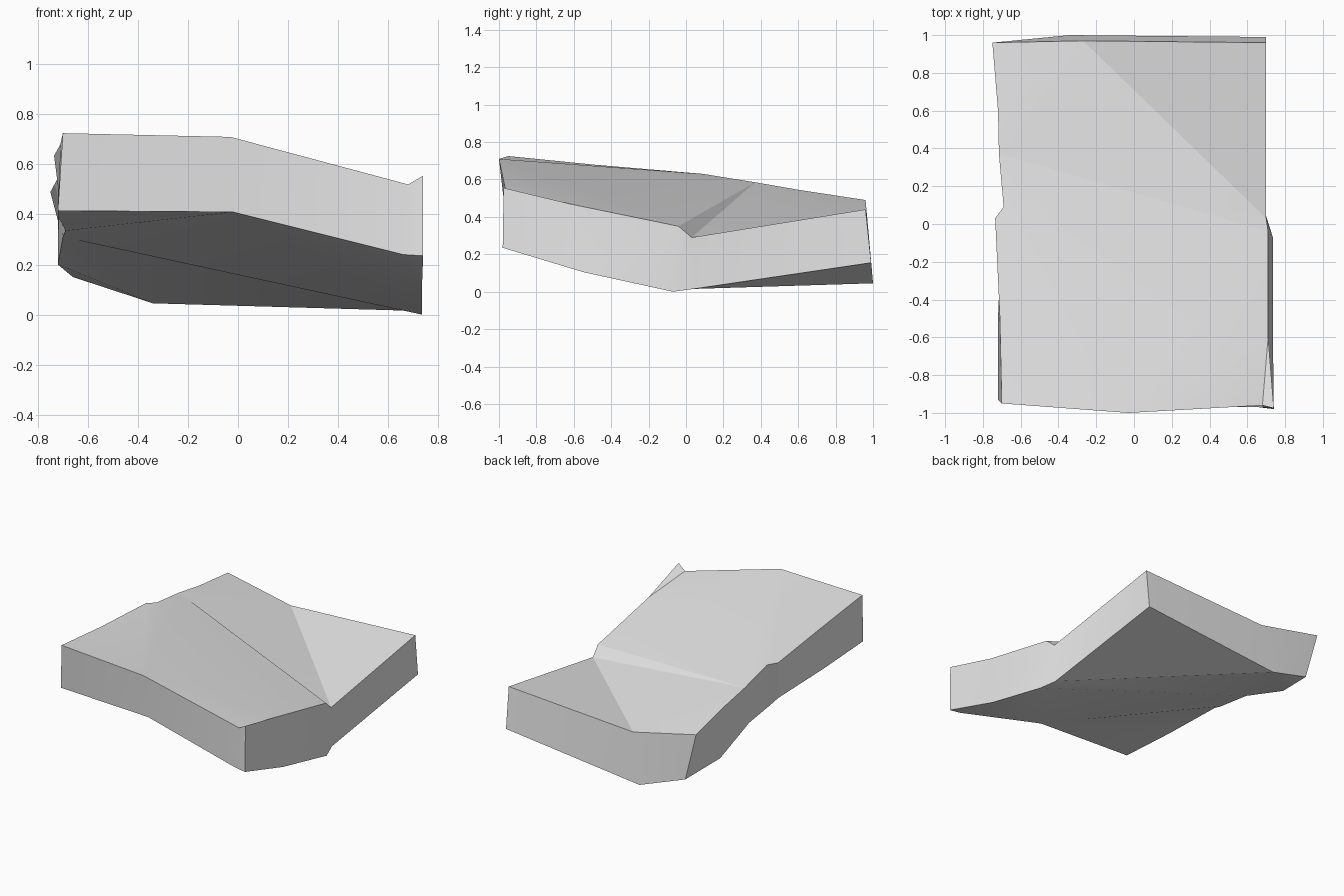
import bpy
import bmesh
from math import radians

cube = bpy.data.objects.get("Cube")
if cube:
    bpy.data.objects.remove(cube, do_unlink=True)

# Rim of the folded slab, counter-clockwise: name -> (top corner, bottom corner)
rim = {
    "front_left": ((-.70, -.95, .725), (-.72, -.93, .415)),
    "front_mid": ((-.03, -1, .71), (-.02, -.965, .41)),
    "front_right": ((.68, -.96, .52), (.66, -.97, .24)),
    "front_lip": ((.74, -.975, .555), (.74, -.98, .235)),
    "right_front": ((.71, -.6, .465), (.735, -.55, .105)),
    "right_fold": ((.71, -.04, .35), (.735, -.07, 0)),
    "right_notch": ((.70, .03, .29), (.70, .04, .015)),
    "back_right": ((.70, .96, .44), (.70, .99, .155)),
    "back_valley": ((-.27, .97, .385), (-.34, 1, .045)),
    "back_left": ((-.75, .96, .49), (-.66, .95, .15)),
    "left_back": ((-.72, .6, .545), (-.72, .65, .2)),
    "left_fold": ((-.715, .37, .585), (-.70, .3, .31)),
    "left_notch": ((-.69, .09, .63), (-.69, .06, .335)),
    "left_mid": ((-.735, .03, .635), (-.70, -.02, .36)),
    "left_front": ((-.71, -.5, .68), (-.72, -.5, .39)),
}

# Triangle fans across the slab: first name is the hub
fans = [
    ("front_right", "front_lip", "right_front"),
    ("front_mid", "front_right", "right_front", "right_fold", "left_fold",
     "left_notch", "left_mid", "left_front", "front_left"),
    ("right_fold", "right_notch", "left_fold"),
    ("right_notch", "back_right", "back_valley", "left_fold"),
    ("back_valley", "back_left", "left_back", "left_fold"),
]


def build_slab(name, material):
    bm = bmesh.new()
    top = {key: bm.verts.new(pair[0]) for key, pair in rim.items()}
    bottom = {key: bm.verts.new(pair[1]) for key, pair in rim.items()}

    # Upper and lower skins share the same creases
    for hub, *spokes in fans:
        for a, b in zip(spokes, spokes[1:]):
            bm.faces.new((top[hub], top[a], top[b]))
            bm.faces.new((bottom[b], bottom[a], bottom[hub]))

    # Side walls around the rim
    names = list(rim)
    for a, b in zip(names, names[1:] + names[:1]):
        bm.faces.new((bottom[a], bottom[b], top[b], top[a]))

    bmesh.ops.recalc_face_normals(bm, faces=bm.faces[:])
    mesh = bpy.data.meshes.new(name)
    bm.to_mesh(mesh)
    bm.free()
    mesh.materials.append(material)
    slab = bpy.data.objects.new(name, mesh)
    bpy.context.collection.objects.link(slab)
    return slab


# Single plain grey
grey = bpy.data.materials.new("light_grey")
grey.use_nodes = True
colour = (.8, .8, .8, 1)
grey.diffuse_color = colour
grey.node_tree.nodes["Principled BSDF"].inputs["Base Color"].default_value = colour

slab = build_slab("folded_slab", grey)
bpy.ops.object.select_all(action="DESELECT")
slab.select_set(True)
bpy.context.view_layer.objects.active = slab
bpy.ops.object.shade_smooth_by_angle(angle=radians(20))
